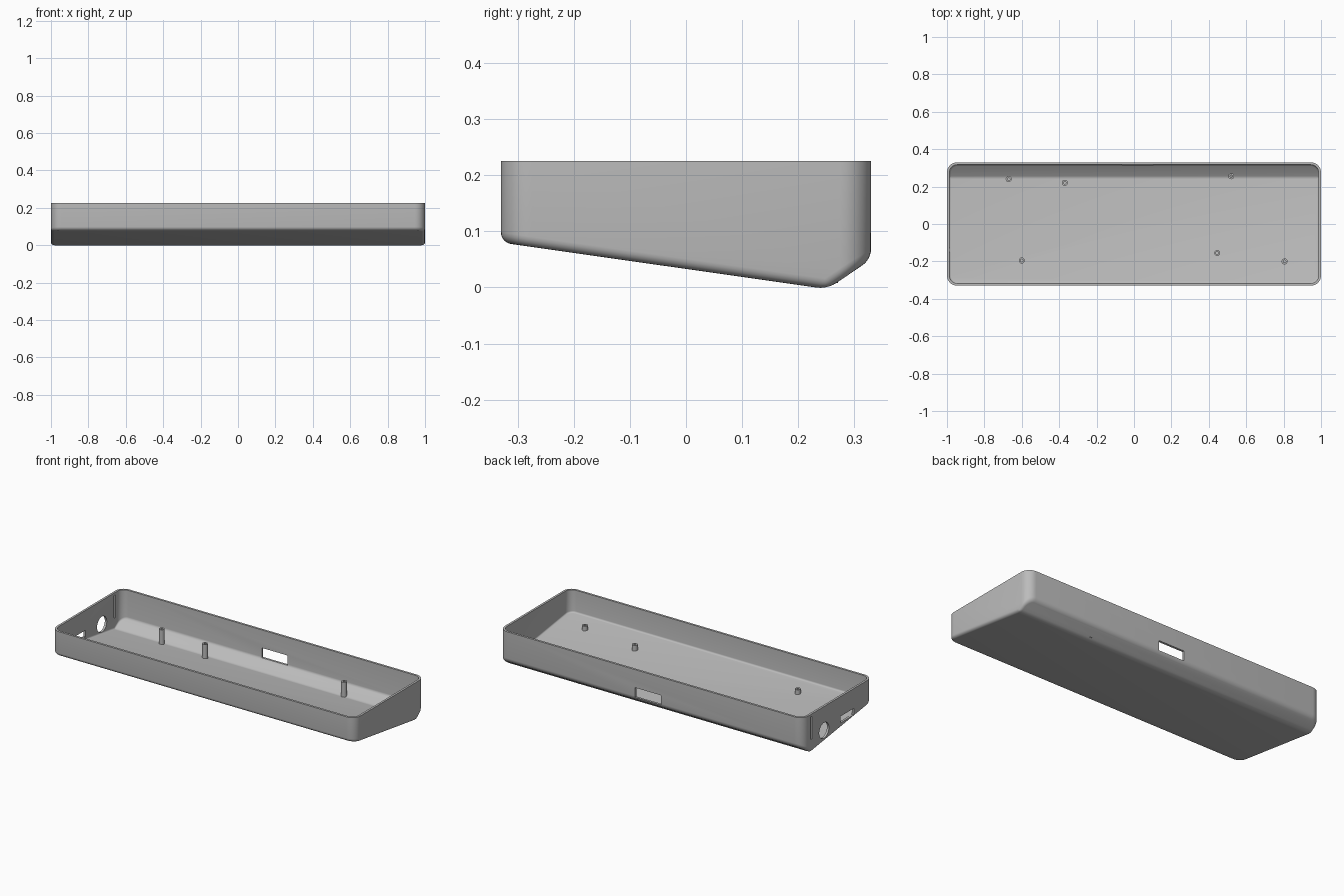
import bpy, bmesh, math
from mathutils import Vector, Matrix

if "Cube" in bpy.data.objects:
    bpy.data.objects.remove(bpy.data.objects["Cube"])

HALF_X, HALF_Y, TOP = 1.0, 0.33, 0.225
WALL, CORNER = 0.013, 0.055
RIDGE = Vector((0, 0.252, -0.003))        # lowest crease of the underside
FRONT_EDGE = Vector((0, -0.33, 0.08))
BACK_EDGE = Vector((0, 0.33, 0.05))

grey = bpy.data.materials.new("plain grey")
grey.use_nodes = True
grey.diffuse_color = (0.5, 0.5, 0.5, 1)
grey.node_tree.nodes["Principled BSDF"].inputs["Base Color"].default_value = (0.5, 0.5, 0.5, 1)


def finish(name, bm):
    bmesh.ops.recalc_face_normals(bm, faces=bm.faces)
    mesh = bpy.data.meshes.new(name)
    bm.to_mesh(mesh)
    bm.free()
    mesh.materials.append(grey)
    obj = bpy.data.objects.new(name, mesh)
    bpy.context.collection.objects.link(obj)
    return obj


def tray_solid(name, inset, top, fillet):
    """Rounded block whose underside is cut by two sloping planes."""
    bm = bmesh.new()
    bmesh.ops.create_cube(bm, size=1)
    size = (2 * (HALF_X - inset), 2 * (HALF_Y - inset), top + 0.3)
    bmesh.ops.scale(bm, vec=size, verts=bm.verts)
    bmesh.ops.translate(bm, vec=(0, 0, top - size[2] / 2), verts=bm.verts)
    upright = [e for e in bm.edges
               if abs(e.verts[0].co.z - e.verts[1].co.z) > 0.1]
    bmesh.ops.bevel(bm, geom=upright, offset=CORNER - inset, segments=8,
                    profile=0.5, affect='EDGES')
    # Cut away everything below the two slopes, then cap each cut
    slopes = []
    for edge, sign in ((FRONT_EDGE, -1), (BACK_EDGE, 1)):
        along = edge - RIDGE
        normal = Vector((0, sign * along.z, -sign * along.y)).normalized()
        slopes.append(normal)
        bmesh.ops.bisect_plane(bm, geom=bm.verts[:] + bm.edges[:] + bm.faces[:],
                               plane_co=RIDGE - normal * inset, plane_no=normal,
                               clear_outer=True)
        rim = [e for e in bm.edges if e.is_boundary]
        bmesh.ops.contextual_create(bm, geom=rim)
    bmesh.ops.recalc_face_normals(bm, faces=bm.faces)
    under = [f for f in bm.faces if any(f.normal.dot(n) > 0.999 for n in slopes)]
    bmesh.ops.bevel(bm, geom=list({e for f in under for e in f.edges}),
                    offset=fillet, segments=5, profile=0.5, affect='EDGES',
                    clamp_overlap=True)
    return finish(name, bm)


def box(name, low, high):
    bm = bmesh.new()
    bmesh.ops.create_cube(bm, size=1)
    low, high = Vector(low), Vector(high)
    bmesh.ops.scale(bm, vec=high - low, verts=bm.verts)
    bmesh.ops.translate(bm, vec=(low + high) / 2, verts=bm.verts)
    return finish(name, bm)


def round_cutter(name, centre, radius, depth):
    bm = bmesh.new()
    bmesh.ops.create_cone(bm, cap_ends=True, segments=32, radius1=radius,
                          radius2=radius, depth=depth,
                          matrix=Matrix.Translation(centre)
                          @ Matrix.Rotation(math.pi / 2, 4, 'Y'))
    return finish(name, bm)


def smooth(obj):
    bpy.ops.object.select_all(action='DESELECT')
    obj.select_set(True)
    bpy.context.view_layer.objects.active = obj
    bpy.ops.object.shade_smooth_by_angle(angle=math.radians(30))


# Hollow tray with its openings
tray = tray_solid("case_tray", 0, TOP, 0.018)
cutters = [
    tray_solid("cavity_cutter", WALL, TOP + 0.05, 0.009),
    box("back_port_cutter", (-0.065, 0.28, 0.06), (0.105, 0.38, 0.118)),
    box("side_port_cutter", (-1.05, -0.15, 0.068), (-0.95, -0.025, 0.107)),
    box("side_slot_cutter", (-1.05, 0.244, 0.075), (-0.95, 0.256, 0.21)),
    round_cutter("side_round_cutter", (-1, 0.13, 0.083), 0.046, 0.1),
]
bpy.context.view_layer.objects.active = tray
for cutter in cutters:
    cutter.hide_render = True
    cut = tray.modifiers.new(cutter.name, 'BOOLEAN')
    cut.operation, cut.solver, cut.object = 'DIFFERENCE', 'EXACT', cutter
    bpy.ops.object.modifier_apply(modifier=cut.name)
    bpy.data.objects.remove(cutter)
smooth(tray)


# Hollow screw posts standing on the sloping floor
def screw_post(name, x, y, top=0.1, outer=0.016, bore=0.007, sides=20):
    floor = RIDGE.z + (FRONT_EDGE.z - RIDGE.z) * (RIDGE.y - y) / (RIDGE.y - FRONT_EDGE.y)
    base = max(floor, 0) + WALL * 0.6
    bm = bmesh.new()
    loops = []
    for radius, z in ((outer, base), (outer, top), (bore, top), (bore, base)):
        loops.append([bm.verts.new((x + radius * math.cos(math.tau * i / sides),
                                    y + radius * math.sin(math.tau * i / sides), z))
                      for i in range(sides)])
    for a, b in zip(loops, loops[1:] + loops[:1]):
        for i in range(sides):
            j = (i + 1) % sides
            bm.faces.new((a[i], a[j], b[j], b[i]))
    smooth(finish(name, bm))


posts = [(-0.67, 0.24), (-0.37, 0.22), (0.52, 0.255),
         (-0.6, -0.195), (0.445, -0.155), (0.805, -0.2)]
for number, (x, y) in enumerate(posts, 1):
    screw_post(f"screw_post_{number}", x, y)
